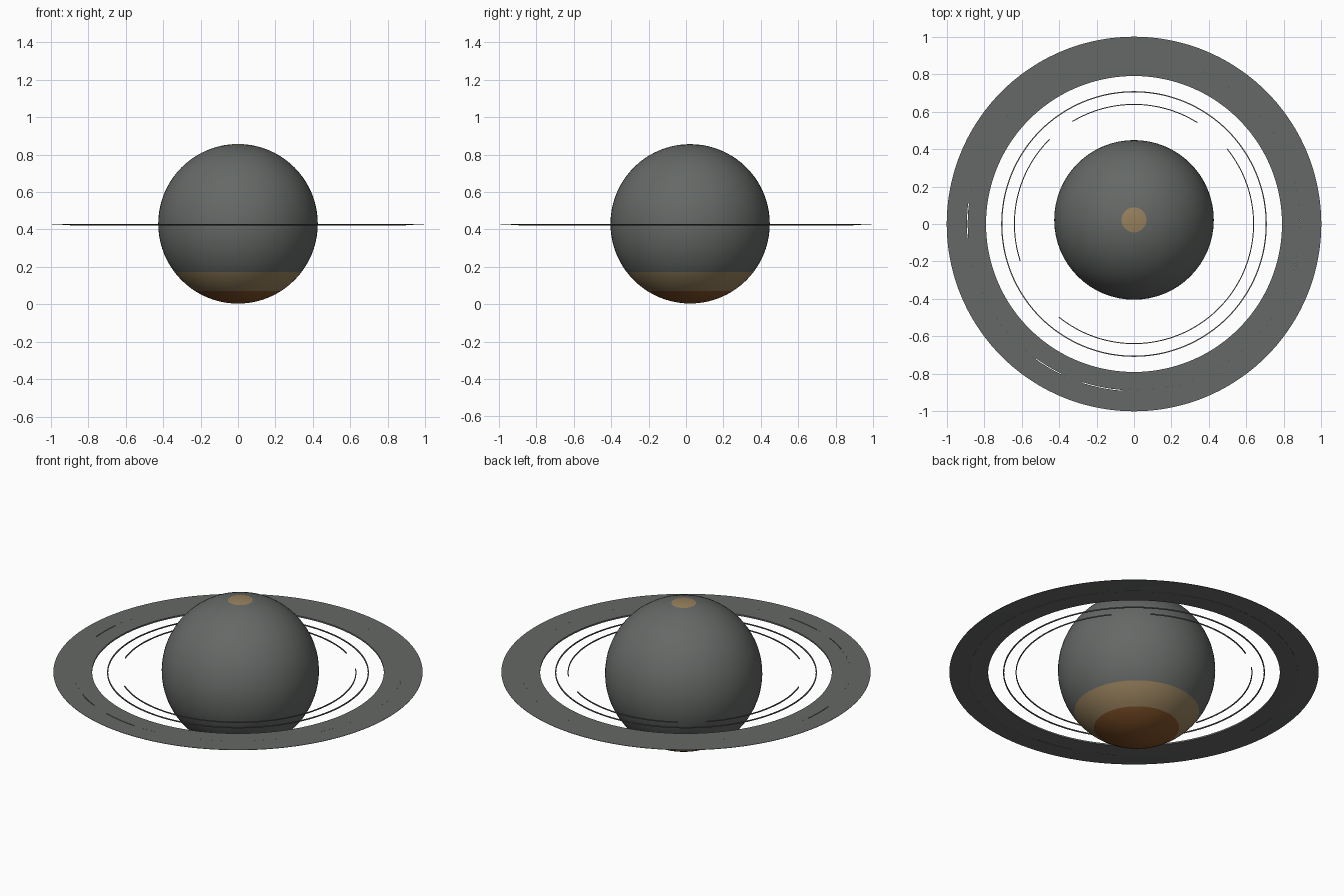
import bpy, bmesh
from math import cos, sin, radians
from mathutils import Vector

if "Cube" in bpy.data.objects:
    bpy.data.objects.remove(bpy.data.objects["Cube"], do_unlink=True)

RADIUS = 0.426
CENTRE = Vector((0, 0.022, 0.43))
RING_Z = 0.426


def make_material(name, colour):
    mat = bpy.data.materials.new(name)
    mat.use_nodes = True
    mat.diffuse_color = (*colour, 1)
    mat.node_tree.nodes["Principled BSDF"].inputs["Base Color"].default_value = (*colour, 1)
    return mat


grey = make_material("slate grey", (0.13, 0.14, 0.132))
tan = make_material("dusty tan", (0.31, 0.22, 0.11))
rust = make_material("rust brown", (0.22, 0.085, 0.022))


def add_object(name, bm, materials):
    mesh = bpy.data.meshes.new(name)
    bmesh.ops.recalc_face_normals(bm, faces=bm.faces)
    bm.to_mesh(mesh)
    bm.free()
    for mat in materials:
        mesh.materials.append(mat)
    obj = bpy.data.objects.new(name, mesh)
    bpy.context.collection.objects.link(obj)
    bpy.ops.object.select_all(action="DESELECT")
    obj.select_set(True)
    bpy.context.view_layer.objects.active = obj
    bpy.ops.object.shade_smooth_by_angle(angle=radians(35))
    return obj


def sweep(name, profile, start=0, end=360):
    """Turn a closed (radius, z) profile around the vertical axis."""
    bm = bmesh.new()
    full = end - start >= 360
    steps = max(2, int((end - start) / 2.5))
    count = steps if full else steps + 1
    loops = []
    for i in range(count):
        a = radians(start + (end - start) * i / steps)
        loops.append([bm.verts.new((r * cos(a), r * sin(a), RING_Z + z)) for r, z in profile])
    n = len(profile)
    for i in range(steps):
        a, b = loops[i], loops[(i + 1) % count]
        for j in range(n):
            k = (j + 1) % n
            bm.faces.new((a[j], a[k], b[k], b[j]))
    if not full:
        bm.faces.new(loops[0])
        bm.faces.new(loops[-1])
    return add_object(name, bm, [grey])


def band(inner, outer, low, high):
    return [(inner, low), (outer, low), (outer, high), (inner, high)]


# Planet, cut at the edges of its coloured caps
bm = bmesh.new()
bmesh.ops.create_uvsphere(bm, u_segments=64, v_segments=40, radius=RADIUS)
bmesh.ops.translate(bm, vec=CENTRE, verts=bm.verts)
TAN_TOP, RUST_TOP = 0.172, 0.072
for height in (TAN_TOP, RUST_TOP):
    bmesh.ops.bisect_plane(bm, geom=bm.verts[:] + bm.edges[:] + bm.faces[:],
                           plane_co=(0, 0, height), plane_no=(0, 0, 1))
for face in bm.faces:
    z = face.calc_center_median().z
    polar = z > CENTRE.z + RADIUS * cos(radians(8))
    face.material_index = 2 if z < RUST_TOP else 1 if z < TAN_TOP or polar else 0
add_object("planet", bm, [grey, tan, rust])

# Broad ring: thick inner band, thin outer band, joined except at narrow slits
sweep("inner_ring_band", band(0.79, 0.888, -0.005, 0.004))
sweep("outer_ring_band", [(0.892, -0.004), (0.915, -0.002), (1.0, 0.002),
                          (1.0, 0.004), (0.892, 0.004)])
for i, (start, end) in enumerate([(-94, 173), (185, 234), (244, 252)]):
    sweep(f"ring_bridge_{i + 1}", band(0.888, 0.892, -0.004, 0.004), start, end)

# Hair-thin ringlets, the inner one broken into arcs
sweep("outer_ringlet", band(0.703, 0.709, -0.003, 0.003))
for i, (start, end) in enumerate([(-129, 39), (58, 121), (135, 198)]):
    sweep(f"inner_ringlet_{i + 1}", band(0.636, 0.641, -0.003, 0.003), start, end)
